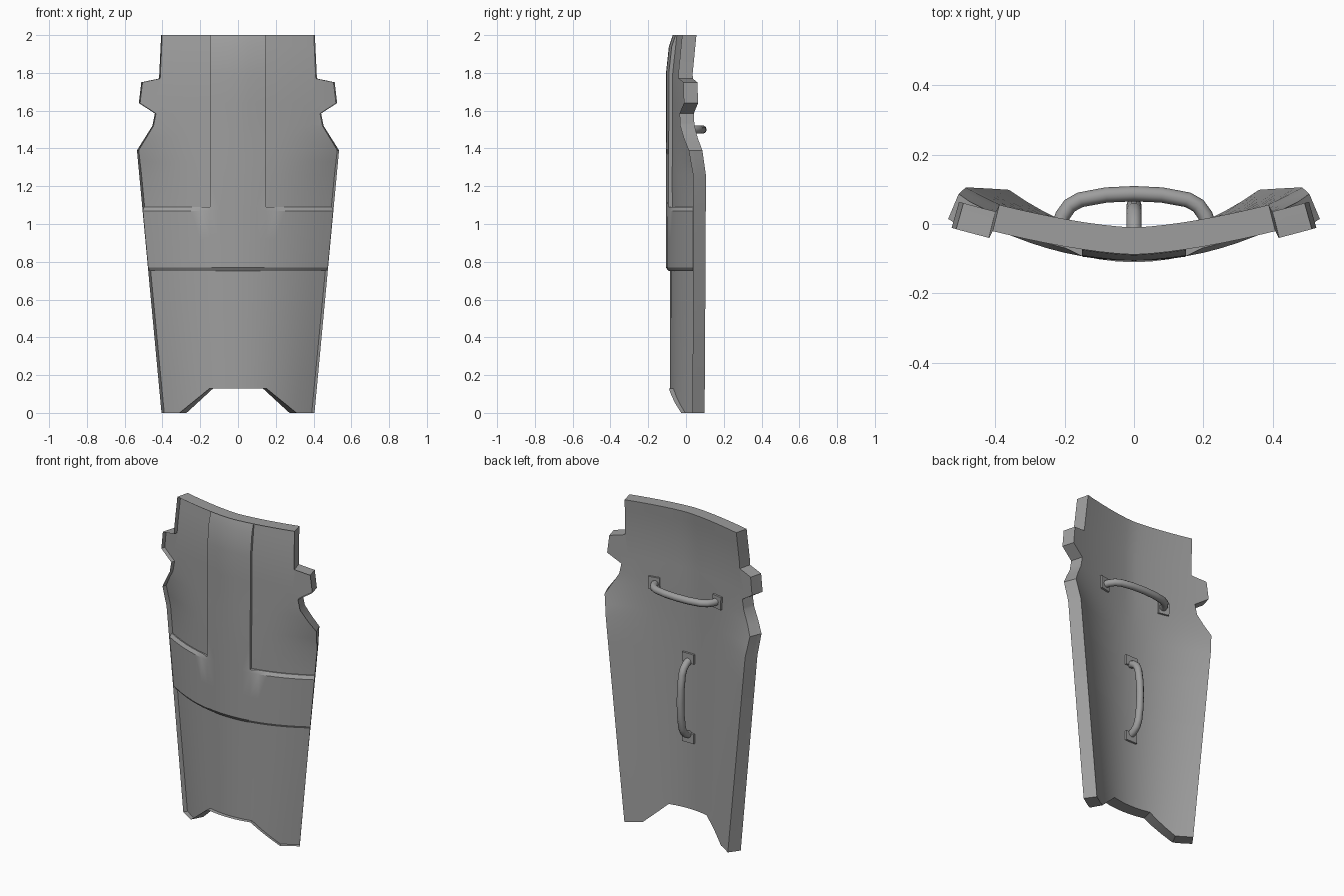
import bpy, bmesh, math
from mathutils import Vector

if "Cube" in bpy.data.objects:
    bpy.data.objects.remove(bpy.data.objects["Cube"], do_unlink=True)

# Single grey finish
grey = bpy.data.materials.new("steel_grey")
grey.use_nodes = True
COLOUR = (0.34, 0.34, 0.34, 1)
grey.diffuse_color = COLOUR
bsdf = next(n for n in grey.node_tree.nodes if n.type == 'BSDF_PRINCIPLED')
bsdf.inputs["Base Color"].default_value = COLOUR


def make_object(name, bm):
    mesh = bpy.data.meshes.new(name)
    bm.to_mesh(mesh)
    bm.free()
    mesh.materials.append(grey)
    obj = bpy.data.objects.new(name, mesh)
    bpy.context.collection.objects.link(obj)
    return obj


def smooth(obj, angle=30):
    bpy.ops.object.select_all(action='DESELECT')
    obj.select_set(True)
    bpy.context.view_layer.objects.active = obj
    bpy.ops.object.shade_smooth_by_angle(angle=math.radians(angle))


# Curvature of the shield front: parabola scaled to the width below, softer bow above
def front_y(x, z):
    x = abs(x)
    width = 0.405 + 0.09 * z
    lower = -0.11 + 0.145 * (x / width) ** 2
    upper = -0.11 + 0.26 * x ** 1.5 + 0.022 * max(0, (z - 1.8) / 0.2)
    t = min(1, max(0, (z - 1.26) / 0.26))
    return lower + (upper - lower) * t


# Point at a given depth behind the curved front, measured along its normal
def on_shield(x, depth, z):
    e = 0.004
    slope = (front_y(x + e, z) - front_y(x - e, z)) / (2 * e)
    n = math.hypot(slope, 1)
    return Vector((x - depth * slope / n, front_y(x, z) + depth / n, z))


RECESS, PANEL, CHAMFER, BACK = 0.025, 0.004, 0.018, 0.078

# Flat outline of the shield, mirrored, with an inset rim
half = [(0.15, 0.13), (0.31, 0.0), (0.405, 0.0), (0.535, 1.39), (0.453, 1.52),
        (0.44, 1.585), (0.525, 1.64), (0.512, 1.75), (0.418, 1.77), (0.407, 2.0)]
outline = half + [(-x, z) for x, z in reversed(half)]
bm = bmesh.new()
sheet = bm.faces.new([bm.verts.new((x, 0, z)) for x, z in outline])
rim_layer = bm.faces.layers.int.new("rim")
sheet = bm.faces[:][0]
inset = bmesh.ops.inset_region(bm, faces=[sheet], thickness=0.03,
                               use_boundary=True, use_even_offset=True)
for f in inset["faces"]:
    f[rim_layer] = 1

# Cut the sheet into a grid so that it can bend
cuts = [((i * 0.05, 0, 0), (1, 0, 0)) for i in range(-10, 11)]
cuts += [((0, 0, z), (0, 0, 1)) for z in
         (0.2, 0.4, 0.6, 0.75, 0.77, 0.92, 1.07, 1.09, 1.26, 1.33, 1.39, 1.46,
          1.52, 1.64, 1.8, 1.94)]
for co, no in cuts:
    bmesh.ops.bisect_plane(bm, geom=bm.verts[:] + bm.edges[:] + bm.faces[:],
                           dist=1e-4, plane_co=co, plane_no=no)


def in_panel(f):
    c = f.calc_center_median()
    return 0.75 < c.z < 1.09 or (abs(c.x) < 0.15 and c.z > 1.09)


def extrude(faces, **options):
    result = bmesh.ops.extrude_face_region(bm, geom=faces, **options)
    return [g for g in result["geom"] if isinstance(g, bmesh.types.BMVert)]


# Thicken to the back, then raise the rim and the T-shaped front panel
front = bm.faces[:]
rim = [f for f in front if f[rim_layer] == 1]
panel = [f for f in front if f[rim_layer] == 0 and in_panel(f)]
for v in bm.verts:
    v.co.y = RECESS
for v in extrude(front, use_keep_orig=True):
    v.co.y = BACK
for v in extrude(rim):
    v.co.y = 0
for v in extrude(panel):
    z = v.co.z
    edge = (abs(z - 0.75) < 0.003 or z > 1.96
            or (abs(z - 1.09) < 0.003 and abs(v.co.x) > 0.152))
    v.co.y = CHAMFER if edge else PANEL

# Bend everything to the curve
for v in bm.verts:
    v.co = on_shield(*v.co)
bmesh.ops.recalc_face_normals(bm, faces=bm.faces[:])
smooth(make_object("shield_plate", bm), 25)


# Grip bar: round tube swept along an arched path
def grip_tube(name, points, radius=0.022):
    curve = bpy.data.curves.new(name, 'CURVE')
    curve.dimensions = '3D'
    curve.bevel_depth = radius
    curve.bevel_resolution = 3
    curve.use_fill_caps = True
    spline = curve.splines.new('POLY')
    spline.points.add(len(points) - 1)
    for p, co in zip(spline.points, points):
        p.co = (*co, 1)
    curve.materials.append(grey)
    obj = bpy.data.objects.new(name, curve)
    bpy.context.collection.objects.link(obj)
    bpy.ops.object.select_all(action='DESELECT')
    obj.select_set(True)
    bpy.context.view_layer.objects.active = obj
    bpy.ops.object.convert(target='MESH')
    smooth(bpy.context.object, 50)


# Mounting foot: thin plate lying on the back surface
def grip_foot(name, x, z, size):
    bm = bmesh.new()
    bmesh.ops.create_cube(bm, size=1)
    for v in bm.verts:
        v.co = on_shield(x + v.co.x * size[0], BACK + 0.004 + v.co.y * 0.016,
                         z + v.co.z * size[1])
    bmesh.ops.recalc_face_normals(bm, faces=bm.faces[:])
    make_object(name, bm)


arch = [(0.215, 0.0), (0.205, 0.035), (0.185, 0.065), (0.155, 0.083),
        (0.08, 0.098)]
arch = [(-s, h) for s, h in arch] + [(0, 0.102)] + [(s, h) for s, h in reversed(arch)]

# Upper grip runs across, lower grip runs upright
base = on_shield(0.215, BACK, 1.5).y
grip_tube("upper_grip", [(s, base + h * 0.93, 1.5) for s, h in arch])
base = on_shield(0, BACK, 0.83).y
grip_tube("lower_grip", [(0, base + h * 0.85, 0.83 + s * 1.08) for s, h in arch])
for side, tag in ((1, "left"), (-1, "right")):
    grip_foot("upper_grip_foot_" + tag, side * 0.235, 1.5, (0.07, 0.08))
for side, tag in ((1, "top"), (-1, "bottom")):
    grip_foot("lower_grip_foot_" + tag, 0, 0.83 + side * 0.25, (0.09, 0.06))
